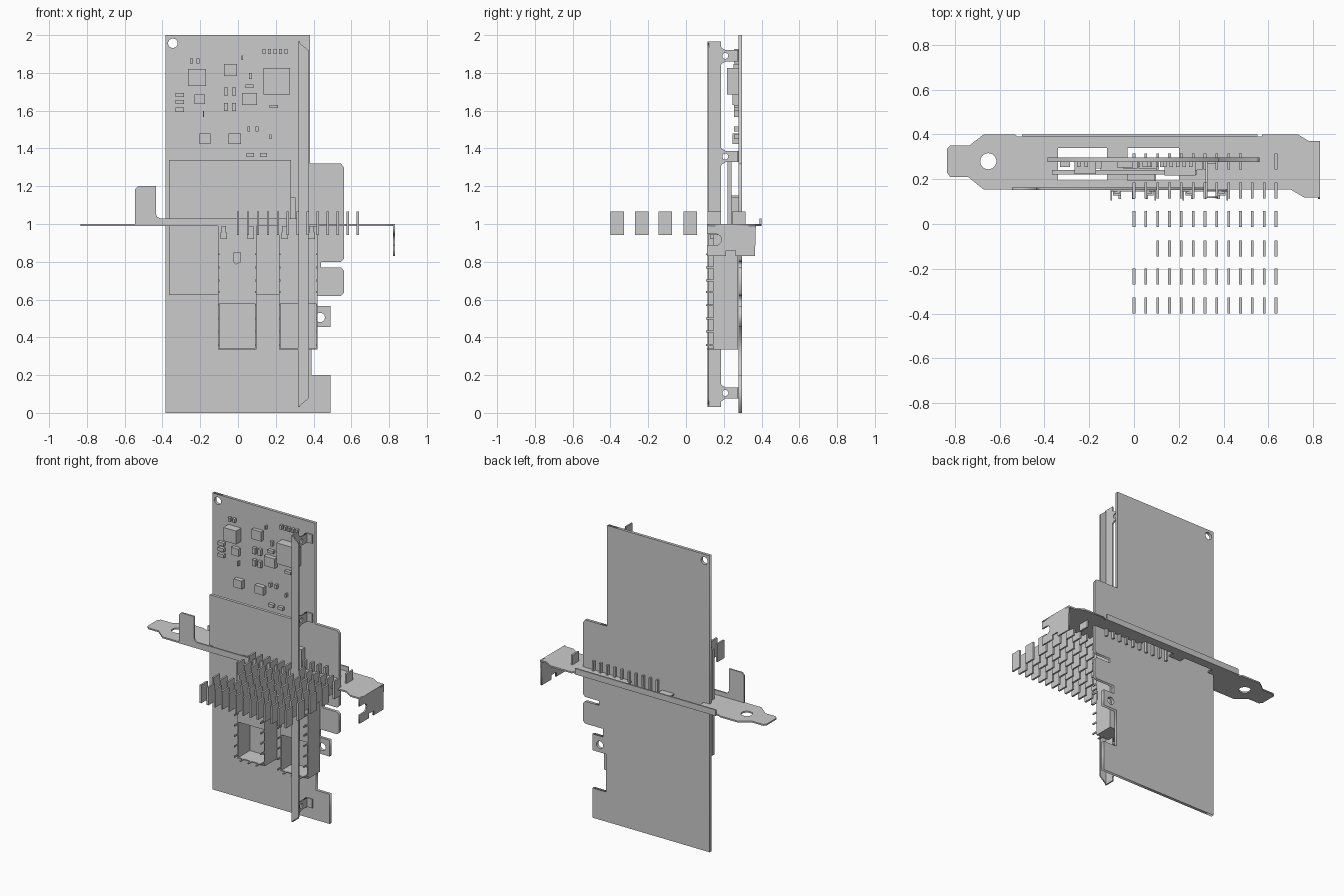
import bpy, math
from mathutils import Matrix

# Plane axes as matrix rows: profile (a, b) and thickness direction c
PLANES = {
    'xy': Matrix(((1, 0, 0, 0), (0, 1, 0, 0), (0, 0, 1, 0), (0, 0, 0, 1))),
    'xz': Matrix(((1, 0, 0, 0), (0, 0, -1, 0), (0, 1, 0, 0), (0, 0, 0, 1))),
    'yz': Matrix(((0, 0, 1, 0), (1, 0, 0, 0), (0, 1, 0, 0), (0, 0, 0, 1))),
}


def rect(a0, a1, b0, b1):
    return [(a0, b0), (a1, b0), (a1, b1), (a0, b1)]


def circle(a, b, r, n=24):
    return [(a + r * math.cos(2 * math.pi * i / n), b + r * math.sin(2 * math.pi * i / n)) for i in range(n)]


def sheet(name, plane, lo, hi, *loops):
    """Flat plate from an outline plus holes, between lo and hi across the plane."""
    cu = bpy.data.curves.new(name, 'CURVE')
    cu.dimensions, cu.fill_mode, cu.extrude = '2D', 'BOTH', (hi - lo) / 2
    for pts in loops:
        s = cu.splines.new('POLY')
        s.points.add(len(pts) - 1)
        for p, (a, b) in zip(s.points, pts):
            p.co = (a, b, 0, 1)
        s.use_cyclic_u = True
    tmp = bpy.data.objects.new(name, cu)
    bpy.context.collection.objects.link(tmp)
    bpy.context.view_layer.update()
    me = bpy.data.meshes.new_from_object(tmp.evaluated_get(bpy.context.evaluated_depsgraph_get()))
    bpy.data.objects.remove(tmp)
    mid = (hi + lo) / 2
    shift = {'xy': (0, 0, mid), 'xz': (0, mid, 0), 'yz': (mid, 0, 0)}[plane]
    me.transform(Matrix.Translation(shift) @ PLANES[plane])
    ob = bpy.data.objects.new(name, me)
    bpy.context.collection.objects.link(ob)
    return ob


def boxes(name, items):
    """One object holding many boxes (x0, x1, y0, y1, z0, z1)."""
    v, f = [], []
    for x0, x1, y0, y1, z0, z1 in items:
        k = len(v)
        v += [(x, y, z) for z in (z0, z1) for x, y in ((x0, y0), (x1, y0), (x1, y1), (x0, y1))]
        f += [tuple(k + i for i in q) for q in ((3, 2, 1, 0), (4, 5, 6, 7), (0, 1, 5, 4),
                                                (1, 2, 6, 5), (2, 3, 7, 6), (3, 0, 4, 7))]
    me = bpy.data.meshes.new(name)
    me.from_pydata(v, [], f)
    ob = bpy.data.objects.new(name, me)
    bpy.context.collection.objects.link(ob)
    return ob


# Circuit board with edge tabs, slot and two holes
sheet('circuit_board', 'xz', 0.277, 0.297,
      [(-0.385, 0), (0.49, 0), (0.49, 0.2), (0.39, 0.2), (0.39, 0.455), (0.49, 0.455), (0.49, 0.565),
       (0.41, 0.565), (0.41, 0.62), (0.545, 0.62), (0.56, 0.635), (0.56, 0.755), (0.545, 0.77),
       (0.44, 0.77), (0.44, 0.8), (0.545, 0.8), (0.56, 0.815), (0.56, 1.3), (0.545, 1.32),
       (0.38, 1.32), (0.38, 2), (-0.385, 2)],
      circle(-0.345, 1.957, 0.025), circle(0.435, 0.505, 0.025))

# Heat sink base and the chip it sits on
boxes('heat_sink_base', [(-0.365, 0.28, 0.22, 0.24, 0.625, 1.34)])
boxes('main_processor', [(-0.15, 0.1, 0.24, 0.277, 0.9, 1.15)])

# Staggered rows of fins, some positions left empty
rows = [(-0.4, ()), (-0.27, ()), (-0.145, (0, 1)), (-0.013, ()), (0.113, ()), (0.243, (10, 11))]
boxes('heat_sink_fins', [(i * 0.0528 - 0.006, i * 0.0528 + 0.006, y, y + 0.072, 0.943, 1.065)
                         for y, gaps in rows for i in range(13) if i not in gaps])

# Large chips: x centre, z centre, width, height, depth
chips = [(-0.218, 1.775, 0.095, 0.09, 0.055), (-0.04, 1.815, 0.07, 0.065, 0.025),
         (0.205, 1.755, 0.14, 0.14, 0.06), (-0.202, 1.66, 0.055, 0.05, 0.025),
         (0.06, 1.662, 0.08, 0.065, 0.03), (-0.175, 1.452, 0.06, 0.055, 0.03),
         (-0.017, 1.452, 0.065, 0.055, 0.03), (0.255, 1.07, 0.1, 0.14, 0.035)]
boxes('chips', [(x - w / 2, x + w / 2, 0.277 - d, 0.278, z - h / 2, z + h / 2) for x, z, w, h, d in chips])

# Small surface parts in groups
small = [(-0.308, z, 0.045, 0.022) for z in (1.605, 1.645, 1.683)]
small += [(x, z, 0.022, 0.042) for x in (-0.063, -0.022) for z in (1.62, 1.702)]
small += [(0.138 + 0.029 * i, 1.914, 0.015, 0.026) for i in range(5)]
small += [(x, 1.864, 0.016, 0.026) for x in (-0.247, -0.213)]
small += [(x, 1.502, 0.015, 0.026) for x in (0.057, 0.1)]
small += [(x, 1.366, 0.038, 0.02) for x in (0.065, 0.135)]
small += [(0.067, 1.784, 0.016, 0.032), (0.06, 1.729, 0.042, 0.018), (0.19, 1.622, 0.045, 0.018),
          (0.023, 1.88, 0.008, 0.022), (-0.183, 1.582, 0.007, 0.03), (0.173, 1.462, 0.01, 0.022)]
boxes('small_components', [(x - w / 2, x + w / 2, 0.255, 0.278, z - h / 2, z + h / 2) for x, z, w, h in small])

# Mounting bracket plate with screw hole and two windows
sheet('bracket_plate', 'xy', 0.99, 1.0,
      [(-0.835, 0.23), (-0.82, 0.21), (-0.74, 0.21), (-0.67, 0.153), (0.7, 0.153), (0.76, 0.118),
       (0.83, 0.118), (0.83, 0.37), (0.78, 0.37), (0.73, 0.4), (0.57, 0.4), (0.57, 0.39), (-0.52, 0.39),
       (-0.53, 0.4), (-0.67, 0.4), (-0.735, 0.35), (-0.82, 0.35), (-0.835, 0.335)],
      circle(-0.65, 0.28, 0.036), rect(-0.34, -0.12, 0.195, 0.34), rect(-0.03, 0.2, 0.195, 0.34))
# Folded lips along both bracket edges, the front one with a tall tab
sheet('bracket_front_lip', 'xz', 0.152, 0.162,
      [(-0.545, 0.99), (0.31, 0.99), (0.31, 1.03), (-0.41, 1.03), (-0.428, 1.037), (-0.435, 1.055),
       (-0.435, 1.2), (-0.53, 1.2), (-0.545, 1.185)])
boxes('bracket_back_lip', [(-0.5, 0.55, 0.39, 0.4, 0.99, 1.03)])
# Bent foot with hook slot and bottom notch
sheet('bracket_foot', 'yz', 0.82, 0.83,
      [(0.112, 1), (0.37, 1), (0.365, 0.83), (0.262, 0.83), (0.262, 0.86), (0.212, 0.86), (0.212, 0.83),
       (0.112, 0.83), (0.112, 0.888), (0.165, 0.888), (0.183, 0.9), (0.188, 0.917), (0.183, 0.935),
       (0.165, 0.946), (0.112, 0.946)])

# Transceiver cages: sheet walls, half open front, pins and spring fingers
T = 0.007
for tag, x0 in (('left', -0.105), ('right', 0.217)):
    x1, y0, y1, z0, z1 = x0 + 0.203, 0.145, 0.274, 0.335, 0.99
    boxes(tag + '_cage_walls', [
        (x0, x0 + T, y0, y1, z0, z1), (x1 - T, x1, y0, y1, z0, z1),
        (x0, x1, y1 - T, y1, z0, z1), (x0, x1, y0, y1, z0, z0 + T)])
    cx = (x0 + x1) / 2
    key = [(cx - 0.018, 0.85), (cx - 0.018, 0.8), (cx - 0.009, 0.787), (cx + 0.018, 0.8), (cx + 0.018, 0.85)]
    sheet(tag + '_cage_cover', 'xz', y0, y0 + T, rect(x0, x1, 0.58, z1),
          *([key] if tag == 'left' else [circle(cx + 0.025, 0.845, 0.007, 12)]))
    pins = []
    for z in (0.36, 0.43, 0.5, 0.57, 0.64, 0.7, 0.77, 0.84):
        for x in (x0, x1 - T):
            pins.append((x, x + T, 0.105, y0 + 0.01, z - 0.005, z + 0.005))
    pins += [(cx + dx - 0.005, cx + dx + 0.005, 0.112, y0 + 0.01, z0, z0 + T) for dx in (-0.06, 0, 0.06)]
    boxes(tag + '_cage_pins', pins)
    fingers = []
    for x in (x0 + 0.012, x1 - 0.047):
        fingers.append((x, x + 0.035, 0.128, y0, 0.92, 0.955))
        fingers.append((x + 0.005, x + 0.03, 0.135, y0, 0.955, 0.99))
    boxes(tag + '_cage_fingers', fingers)

# Stiffener rail: angle section with chamfered ends and three drilled ears
sheet('rail_flange', 'xz', 0.115, 0.123, [(0.318, 0.03), (0.372, 0.075), (0.372, 1.92), (0.318, 1.965)])
boxes('rail_web', [(0.318, 0.327, 0.115, 0.185, 0.03, 1.965)])
for i, z in enumerate((0.105, 1.357, 1.89)):
    sheet('rail_ear_%d' % i, 'yz', 0.318, 0.327,
          [(0.18, z - 0.065), (0.188, z - 0.042), (0.21, z - 0.03), (0.277, z - 0.03),
           (0.277, z + 0.03), (0.21, z + 0.03), (0.188, z + 0.042), (0.18, z + 0.065)],
          circle(0.208, z, 0.016, 16))
    boxes('rail_foot_%d' % i, [(0.318, 0.365, 0.269, 0.277, z - 0.03, z + 0.03)])
